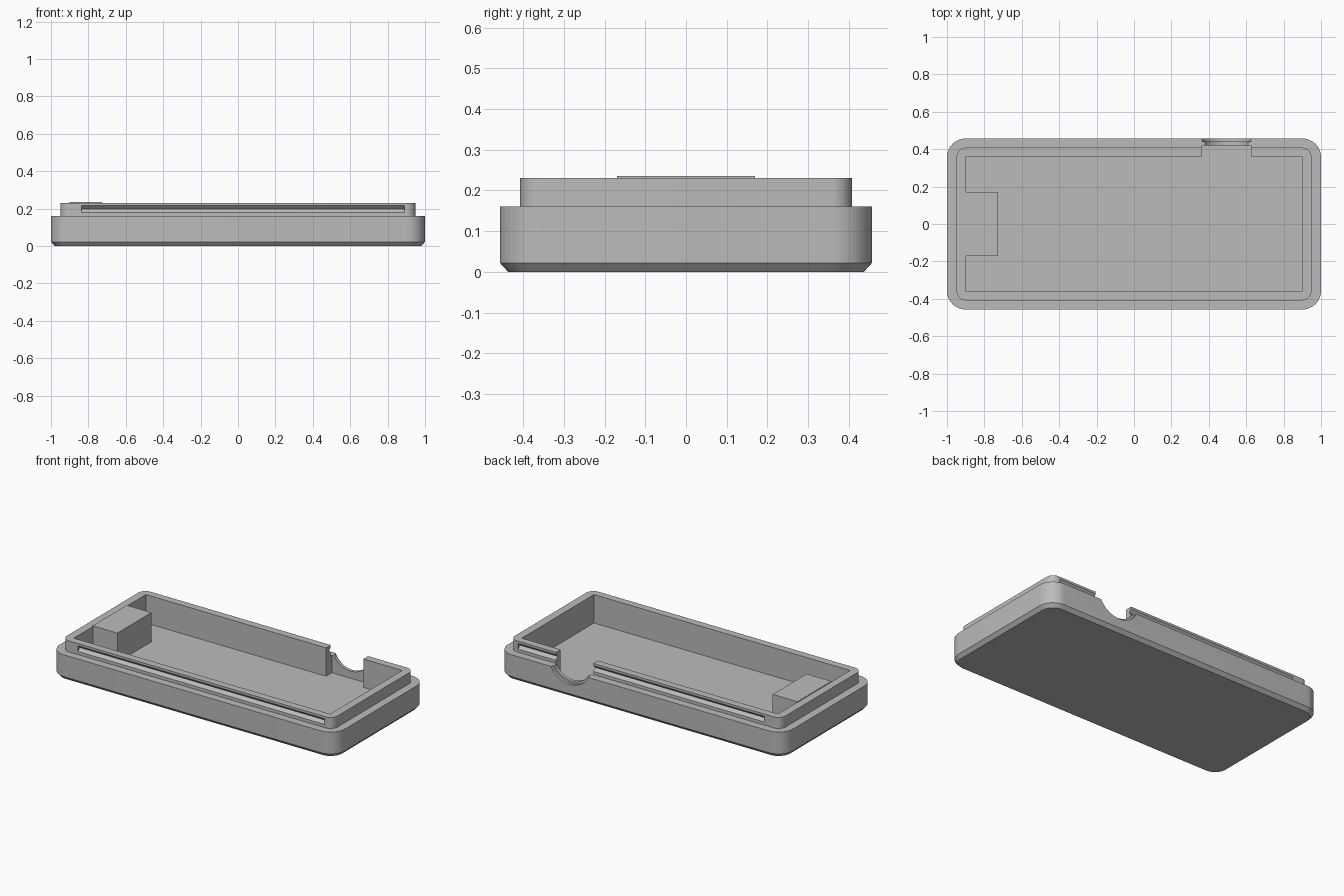
import bpy
import bmesh
from math import pi, cos, sin, radians
from mathutils import Matrix, Vector

cube = bpy.data.objects.get("Cube")
if cube:
    bpy.data.objects.remove(cube, do_unlink=True)

grey = bpy.data.materials.new("plain grey")
grey.use_nodes = True
GREY = (0.5, 0.5, 0.5, 1)
grey.diffuse_color = GREY
grey.node_tree.nodes["Principled BSDF"].inputs["Base Color"].default_value = GREY


def add_object(name, bm):
    bmesh.ops.recalc_face_normals(bm, faces=bm.faces)
    mesh = bpy.data.meshes.new(name)
    bm.to_mesh(mesh)
    bm.free()
    mesh.materials.append(grey)
    obj = bpy.data.objects.new(name, mesh)
    bpy.context.collection.objects.link(obj)
    return obj


def box(name, low, high):
    low, high = Vector(low), Vector(high)
    bm = bmesh.new()
    bmesh.ops.create_cube(bm, size=1, matrix=Matrix.Translation((low + high) / 2)
                          @ Matrix.Diagonal((*(high - low), 1)))
    return add_object(name, bm)


def rod(name, sides, radius, start, end, axis):
    """Prism running along x or y."""
    start, end = Vector(start), Vector(end)
    turn = Matrix.Rotation(pi / 2, 4, "Y" if axis == "X" else "X")
    bm = bmesh.new()
    bmesh.ops.create_cone(bm, cap_ends=True, segments=sides, radius1=radius,
                          radius2=radius, depth=(end - start).length,
                          matrix=Matrix.Translation((start + end) / 2) @ turn)
    return add_object(name, bm)


def rounded_slab(name, half_x, half_y, radius, levels, steps=12):
    """Rounded rectangle skinned through (height, inset) levels."""
    bm = bmesh.new()
    rings = []
    for z, inset in levels:
        ring = []
        for quarter, (sx, sy) in enumerate([(1, 1), (-1, 1), (-1, -1), (1, -1)]):
            for i in range(steps + 1):
                a = (quarter + i / steps) * pi / 2
                r = radius - inset
                ring.append(bm.verts.new((sx * (half_x - radius) + r * cos(a),
                                          sy * (half_y - radius) + r * sin(a), z)))
        rings.append(ring)
    for lower, upper in zip(rings, rings[1:]):
        for i in range(len(lower)):
            j = (i + 1) % len(lower)
            bm.faces.new((lower[i], lower[j], upper[j], upper[i]))
    bm.faces.new(rings[0][::-1])
    bm.faces.new(rings[-1])
    return add_object(name, bm)


def combine(target, tool, operation):
    bpy.context.view_layer.objects.active = target
    mod = target.modifiers.new("join", "BOOLEAN")
    mod.operation, mod.solver, mod.object = operation, "EXACT", tool
    bpy.ops.object.modifier_apply(modifier=mod.name)
    bpy.data.objects.remove(tool, do_unlink=True)


FLOOR, TOP = 0.05, 0.23
LIP_Y = 0.408
PORT_X, PORT_HALF = 0.495, 0.131

# Tray with chamfered base and a narrower lip
tray = rounded_slab("tray", 1, 0.457, 0.1, [(0, 0.02), (0.022, 0), (0.16, 0)])
combine(tray, rounded_slab("lip", 0.949, LIP_Y, 0.05, [(0.1, 0), (TOP, 0)]), "UNION")

# Cavity, and the pocket behind the port
combine(tray, box("cavity", (-0.898, -0.361, FLOOR), (0.898, 0.361, 0.4)), "DIFFERENCE")
combine(tray, box("pocket", (PORT_X - PORT_HALF, 0.3, FLOOR),
                  (PORT_X + PORT_HALF, 0.42, 0.4)), "DIFFERENCE")

# Stepped round port through the back wall
for radius, y0, y1 in [(0.135, 0.415, 0.45), (0.149, 0.44, 0.5)]:
    combine(tray, rod("port", 64, radius, (PORT_X, y0, TOP), (PORT_X, y1, TOP), "Y"),
            "DIFFERENCE")

# V-shaped snap grooves on the front and back of the lip
for side in (-1, 1):
    y = side * LIP_Y
    combine(tray, rod("groove", 4, 0.018, (-0.836, y, 0.198), (0.891, y, 0.198), "X"),
            "DIFFERENCE")

# Support block at one end of the cavity
support_block = box("support_block", (-0.9, -0.17, 0.04), (-0.726, 0.17, 0.235))

bpy.ops.object.select_all(action="DESELECT")
tray.select_set(True)
bpy.context.view_layer.objects.active = tray
bpy.ops.object.shade_smooth_by_angle(angle=radians(25))
